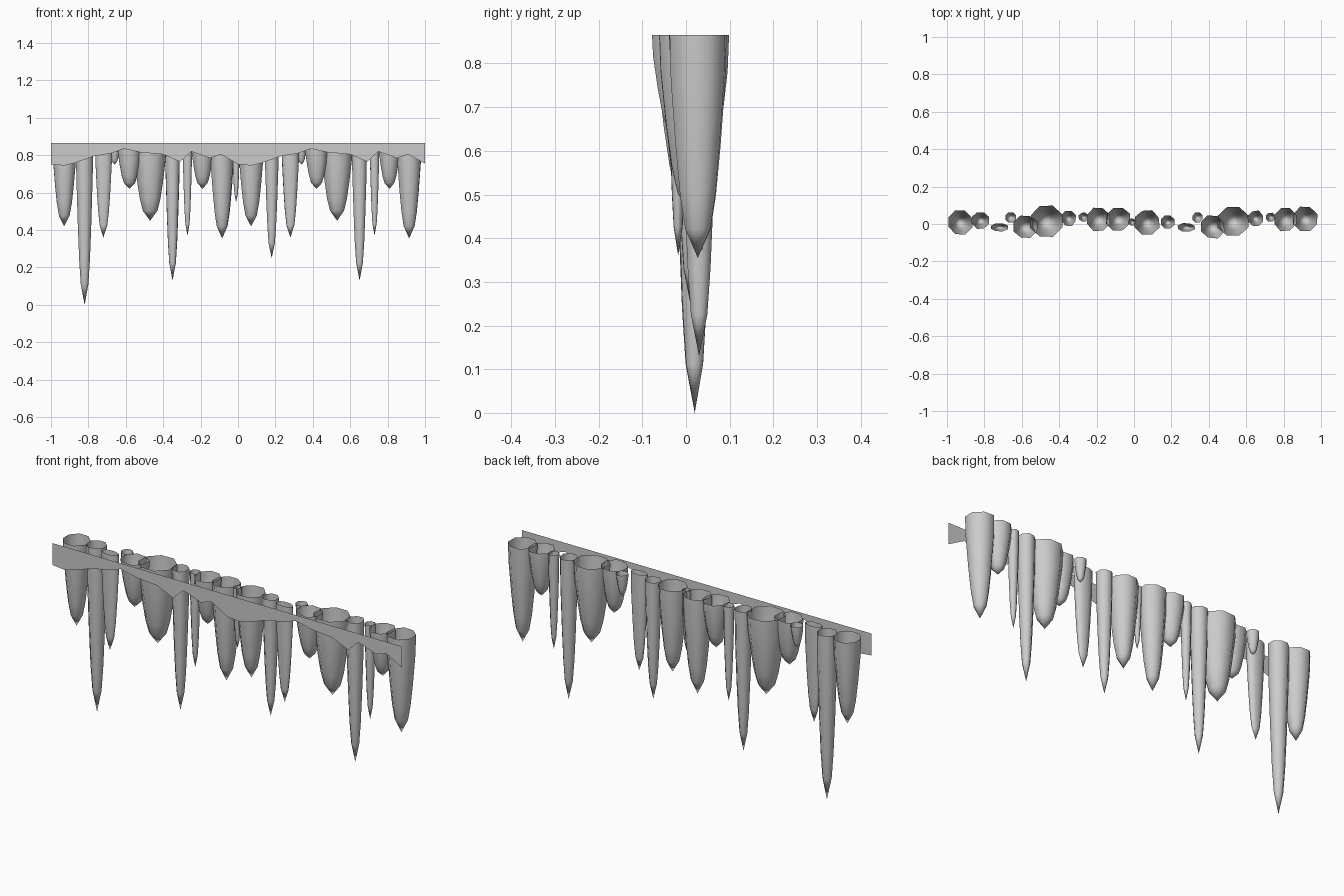
import bpy, bmesh, math, random

if "Cube" in bpy.data.objects:
    bpy.data.objects.remove(bpy.data.objects["Cube"])

random.seed(4)
TOP = 0.865
SIDES = 8
# taper: (fraction of length, fraction of radius)
TAPER = [(0, 1), (0.2, 0.96), (0.5, 0.79), (0.72, 0.63), (0.87, 0.45)]


def finish(name, bm):
    mesh = bpy.data.meshes.new(name)
    bm.to_mesh(mesh)
    bm.free()
    obj = bpy.data.objects.new(name, mesh)
    bpy.context.collection.objects.link(obj)
    return obj


def icicle(name, x, y, rx, ry, tip):
    """Open-topped hollow spike hanging from TOP down to tip."""
    bm = bmesh.new()
    wobble = [random.uniform(0.93, 1.05) for _ in range(SIDES)]
    rings = []
    for t, r in TAPER:
        z = TOP + (tip - TOP) * t
        ring = []
        for i in range(SIDES):
            a = 2 * math.pi * (i + 0.5) / SIDES
            k = r * wobble[i] * 1.03
            ring.append(bm.verts.new((x + rx * k * math.cos(a), y + ry * k * math.sin(a), z)))
        rings.append(ring)
    end = bm.verts.new((x, y, tip))
    for i in range(SIDES):
        j = (i + 1) % SIDES
        for up, low in zip(rings, rings[1:]):
            bm.faces.new((up[j], up[i], low[i], low[j]))
        bm.faces.new((rings[-1][j], rings[-1][i], end))
    for f in bm.faces:
        f.smooth = True
    return finish(name, bm)


# one repeat of the row: x, y, radius x, radius y, tip height
ROW = [
    (-0.93, 0.01, 0.068, 0.068, 0.42),
    (-0.72, -0.018, 0.048, 0.023, 0.36),
    (-0.66, 0.035, 0.03, 0.028, 0.75),
    (-0.58, -0.015, 0.068, 0.063, 0.62),
    (-0.47, 0.015, 0.088, 0.085, 0.45),
    (-0.35, 0.03, 0.042, 0.042, 0.13),
    (-0.27, 0.037, 0.027, 0.025, 0.37),
    (-0.19, 0.025, 0.065, 0.065, 0.62),
    (-0.085, 0.027, 0.066, 0.066, 0.355),
]
for half in range(2):
    for n, (x, y, rx, ry, tip) in enumerate(ROW):
        icicle(f"icicle_{half}_{n}", x + half, y, rx, ry, tip)

# icicles that do not repeat
icicle("long_icicle", -0.82, 0.02, 0.047, 0.047, 0.0)
icicle("medium_icicle", 0.18, 0.01, 0.038, 0.036, 0.25)
icicle("thin_icicle", -0.01, 0.01, 0.02, 0.02, 0.55)

# flat ice strip along the front with a wavy lower edge
WAVE = [(-1, 0.752), (-0.93, 0.745), (-0.87, 0.76), (-0.77, 0.795), (-0.68, 0.81),
        (-0.61, 0.835), (-0.52, 0.815), (-0.40, 0.805), (-0.31, 0.765),
        (-0.25, 0.82), (-0.15, 0.785), (-0.09, 0.805)]
edge = WAVE + [(x + 1, z) for x, z in WAVE] + [(1, 0.755)]
bm = bmesh.new()
low = [bm.verts.new((x, -0.088, z)) for x, z in edge]
high = [bm.verts.new((x, -0.088, TOP)) for x, z in edge]
for i in range(len(edge) - 1):
    bm.faces.new((low[i], low[i + 1], high[i + 1], high[i]))
finish("front_ice_strip", bm)
